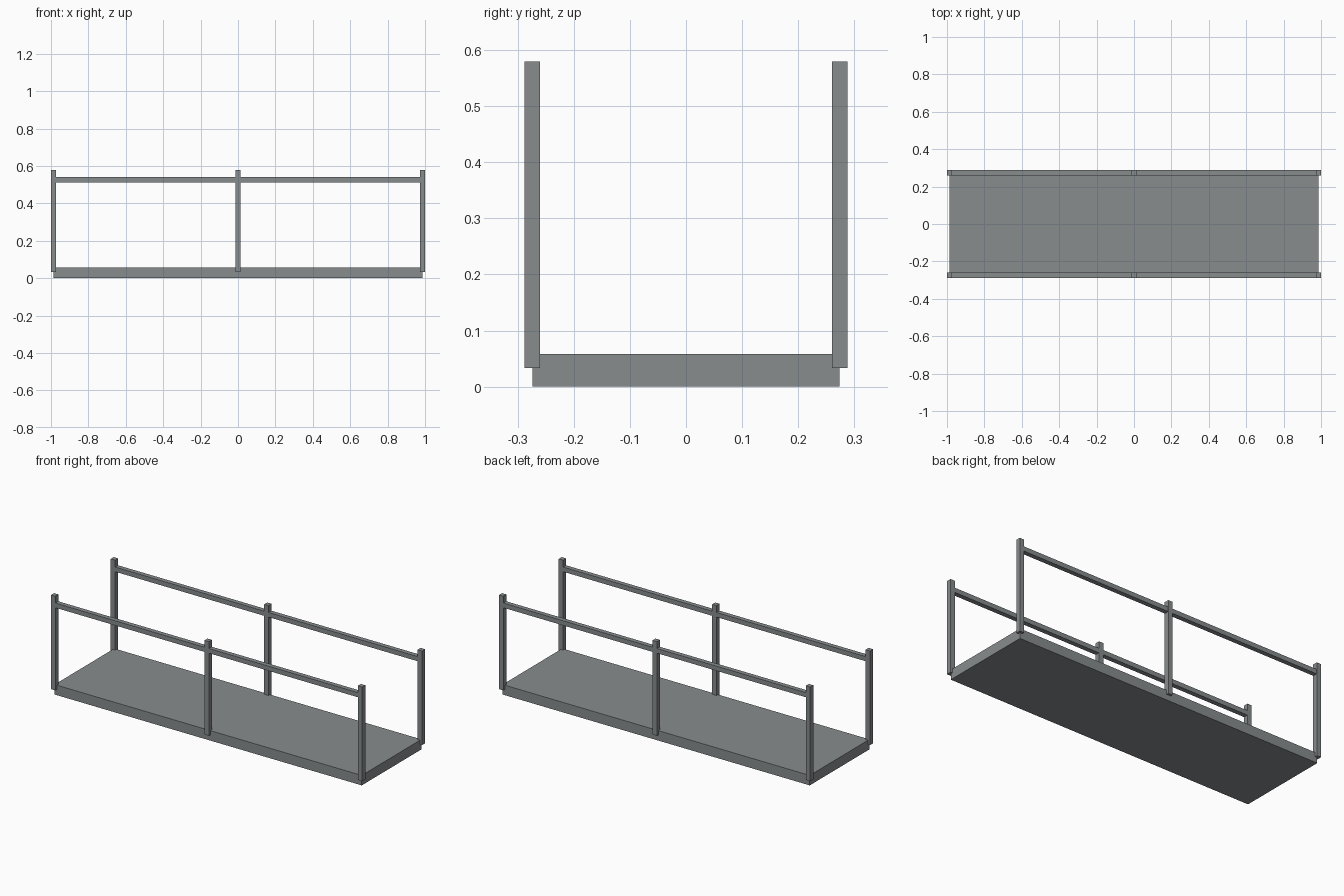
import bpy

if "Cube" in bpy.data.objects:
    bpy.data.objects.remove(bpy.data.objects["Cube"])

# Dark steel grey for the whole walkway
steel = bpy.data.materials.new("dark_steel")
steel.diffuse_color = (0.245, 0.262, 0.27, 1)
steel.use_nodes = True
steel.node_tree.nodes["Principled BSDF"].inputs["Base Color"].default_value = steel.diffuse_color


def box(name, lo, hi):
    """Axis-aligned box between two opposite corners."""
    centre = [(a + b) / 2 for a, b in zip(lo, hi)]
    bpy.ops.mesh.primitive_cube_add(size=1, location=centre)
    obj = bpy.context.object
    obj.name = name
    obj.scale = [b - a for a, b in zip(lo, hi)]
    bpy.ops.object.transform_apply(location=False, rotation=False, scale=True)
    obj.data.materials.append(steel)
    return obj


HALF = 0.014      # half thickness of a post
POST_X = 0.986    # end post centre
POST_Y = 0.274    # post row centre, on the deck edge

# Deck slab
box("deck", (-0.987, -POST_Y, 0), (0.987, POST_Y, 0.058))

for side, y in (("front", -POST_Y), ("back", POST_Y)):
    # Three railing posts, overlapping the deck edge
    for place, x in (("left", -POST_X), ("middle", 0), ("right", POST_X)):
        box(f"{side}_{place}_post",
            (x - HALF, y - HALF, 0.033), (x + HALF, y + HALF, 0.58))
    # Handrail running between the end posts
    r = HALF - 0.0005
    box(f"{side}_handrail",
        (-POST_X, y - r, 0.513), (POST_X, y + r, 0.54))
